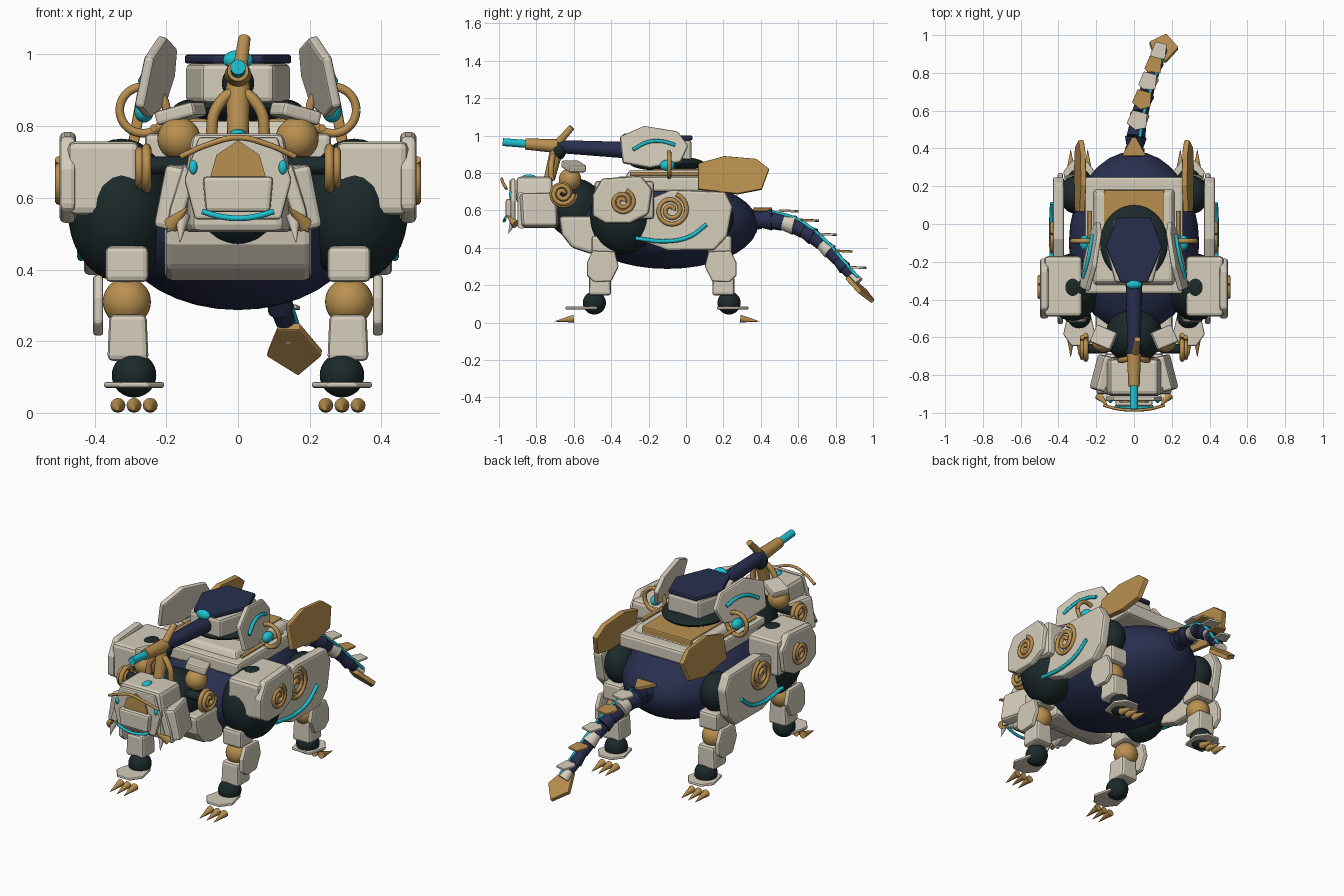
import bpy, bmesh, math
from mathutils import Vector, Matrix

if "Cube" in bpy.data.objects:
    bpy.data.objects.remove(bpy.data.objects["Cube"])


def material(name, col):
    m = bpy.data.materials.new(name)
    m.diffuse_color = (*col, 1)
    m.use_nodes = True
    m.node_tree.nodes["Principled BSDF"].inputs["Base Color"].default_value = m.diffuse_color
    return m


BEIGE = material("stone beige", (0.66, 0.61, 0.50))
BRONZE = material("bronze", (0.49, 0.28, 0.08))
NAVY = material("navy blue", (0.022, 0.028, 0.078))
DARK = material("dark green black", (0.011, 0.022, 0.023))
CYAN = material("cyan glow", (0.012, 0.53, 0.63))


def finish(bm, name, mat, bevel=0.0, smooth=False):
    bmesh.ops.recalc_face_normals(bm, faces=bm.faces)
    me = bpy.data.meshes.new(name)
    bm.to_mesh(me)
    bm.free()
    me.materials.append(mat)
    ob = bpy.data.objects.new(name, me)
    bpy.context.collection.objects.link(ob)
    if bevel:
        b = ob.modifiers.new("bevel", 'BEVEL')
        b.width, b.segments, b.limit_method = bevel, 2, 'ANGLE'
    if smooth:
        bpy.context.view_layer.objects.active = ob
        ob.select_set(True)
        bpy.ops.object.shade_smooth_by_angle(angle=math.radians(40))
        ob.select_set(False)
    return ob


def box(name, c, size, mat, bevel=0.012, top=(1, 1), front=1, rot=(0, 0, 0)):
    """Box with optional scaling of its top and of its front width."""
    bm = bmesh.new()
    bmesh.ops.create_cube(bm, size=1)
    for v in bm.verts:
        if v.co.z > 0:
            v.co.x *= top[0]
            v.co.y *= top[1]
        if v.co.y < 0:
            v.co.x *= front
        v.co = Vector(v.co[i] * size[i] for i in range(3))
    ob = finish(bm, name, mat, bevel)
    ob.location, ob.rotation_euler = c, rot
    return ob


def ball(name, c, r, mat):
    r = (r, r, r) if isinstance(r, float) else r
    bm = bmesh.new()
    bmesh.ops.create_uvsphere(bm, u_segments=32, v_segments=18, radius=1)
    bmesh.ops.scale(bm, vec=r, verts=bm.verts)
    ob = finish(bm, name, mat, smooth=True)
    ob.location = c
    return ob


def rod(name, a, b, r1, r2, mat, n=20):
    a, b = Vector(a), Vector(b)
    bm = bmesh.new()
    bmesh.ops.create_cone(bm, cap_ends=True, segments=n, radius1=r1, radius2=r2, depth=(b - a).length)
    q = (b - a).to_track_quat('Z', 'Y').to_matrix().to_4x4()
    bmesh.ops.transform(bm, matrix=Matrix.Translation((a + b) / 2) @ q, verts=bm.verts)
    return finish(bm, name, mat, smooth=True)


def plate(name, pts, axis, at, thick, mat, bevel=0.01, loc=(0, 0, 0), rot=(0, 0, 0)):
    """Outline in the plane across an axis, given a thickness along it."""
    bm = bmesh.new()
    rings = []
    for o in (at - thick / 2, at + thick / 2):
        rings.append([bm.verts.new({'x': (o, u, v), 'y': (u, o, v), 'z': (u, v, o)}[axis]) for u, v in pts])
    bm.faces.new(rings[0])
    bm.faces.new(rings[1])
    for i in range(len(pts)):
        j = (i + 1) % len(pts)
        bm.faces.new((rings[0][i], rings[0][j], rings[1][j], rings[1][i]))
    ob = finish(bm, name, mat, bevel)
    ob.location, ob.rotation_euler = loc, rot
    return ob


def tube(name, pts, r, mat, smooth_path=True):
    cu = bpy.data.curves.new(name, 'CURVE')
    cu.dimensions, cu.bevel_depth, cu.bevel_resolution, cu.use_fill_caps = '3D', r, 2, True
    cu.resolution_u = 8
    sp = cu.splines.new('BEZIER' if smooth_path else 'POLY')
    store = sp.bezier_points if smooth_path else sp.points
    store.add(len(pts) - 1)
    for p, co in zip(store, pts):
        if smooth_path:
            p.co, p.handle_left_type, p.handle_right_type = co, 'AUTO', 'AUTO'
        else:
            p.co = (*co, 1)
    cu.materials.append(mat)
    ob = bpy.data.objects.new(name, cu)
    bpy.context.collection.objects.link(ob)
    return ob


def spiral(name, x, y, z, r, thick, turns=2.2):
    pts = []
    for i in range(51):
        a, q = i / 50 * turns * math.tau, r * (0.15 + 0.85 * i / 50)
        pts.append((x, y + q * math.cos(a), z + q * math.sin(a)))
    tube(name, pts, thick, BRONZE, False)


def ring(name, c, r, thick, mat):
    pts = [(c[0] + r * math.cos(i * math.tau / 32), c[1], c[2] + r * math.sin(i * math.tau / 32)) for i in range(33)]
    tube(name, pts, thick, mat, False)


# Body, chest, neck
ball("body", (0, -0.1, 0.525), (0.345, 0.485, 0.238), NAVY)
plate("chest", [(-.68, .57), (-.665, .47), (-.61, .40), (-.52, .37), (-.42, .37), (-.42, .57)], 'x', 0, .41, BEIGE, .02)
ball("neck", (0, -0.59, 0.61), (0.15, 0.15, 0.16), DARK)

# Back deck
box("deck", (0, -0.06, 0.74), (0.52, 0.62, 0.08), BEIGE, 0.015)
box("deck_step", (0, -0.07, 0.79), (0.44, 0.52, 0.05), BEIGE, 0.012, top=(0.9, 0.9))
box("deck_panel", (0, 0.0, 0.80), (0.32, 0.36, 0.045), BRONZE, 0.008)

# Turret
ball("turret_ring", (0, -0.1, 0.85), (0.18, 0.2, 0.04), DARK)
plate("turret", [(-.1, -.31), (.1, -.31), (.145, -.14), (.1, .03), (-.1, .03), (-.145, -.14)], 'z', 0.92, 0.11, BEIGE, 0.015)
plate("turret_roof", [(-.07, -.31), (.07, -.31), (.15, -.12), (.09, .035), (-.09, .035), (-.15, -.12)], 'z', 0.987, 0.025, NAVY, 0.008)
ball("turret_sight", (0, -0.32, 0.985), (0.042, 0.025, 0.027), CYAN)

# Cannon
rod("cannon_barrel", (0, -0.28, 0.92), (0, -0.7, 0.942), 0.045, 0.034, NAVY)
rod("cannon_sleeve", (0, -0.69, 0.943), (0, -0.86, 0.955), 0.037, 0.03, BRONZE)
rod("cannon_tip", (0, -0.85, 0.955), (0, -0.98, 0.965), 0.021, 0.021, CYAN)
rod("cannon_fin", (0, -0.72, 0.92), (0.018, -0.61, 1.045), 0.022, 0.017, BRONZE)
ball("cannon_collar", (0, -0.68, 0.92), (0.045, 0.04, 0.05), DARK)
rod("cannon_post", (0, -0.73, 0.77), (0, -0.69, 0.93), 0.03, 0.035, BRONZE)
tube("cannon_arch", [(-.075, -.72, .76), (-.06, -.72, .85), (0, -.71, .895), (.06, -.72, .85), (.075, -.72, .76)], 0.016, BRONZE)

# Head
box("head_crown", (0, -0.81, 0.71), (0.30, 0.2, 0.14), BEIGE, 0.02, top=(0.85, 0.95))
box("head_jaw", (0, -0.79, 0.57), (0.32, 0.21, 0.13), BEIGE, 0.02, front=0.8)
box("head_seam", (0, -0.79, 0.64), (0.26, 0.17, 0.06), DARK, 0.01)
ball("crown_light", (0, -0.84, 0.78), (.022, .035, .012), CYAN)
plate("forehead", [(-.12, .54), (.12, .54), (.15, .65), (.11, .77), (-.11, .77), (-.15, .65)], 'y', -0.925, 0.025, BEIGE, 0.008)
plate("forehead_panel", [(-.08, .65), (.08, .65), (.06, .72), (0, .76), (-.06, .72)], 'y', -0.94, 0.009, BRONZE, 0)
box("snout", (0, -0.94, 0.61), (0.18, 0.05, 0.10), BEIGE, 0.012, top=(1.1, 1))
tube("mouth_line", [(-.1, -.965, .562), (-.05, -.97, .548), (0, -.973, .543), (.05, -.97, .548), (.1, -.965, .562)], 0.008, CYAN)
tube("brow", [(-.16, -.96, .715), (-.08, -.98, .75), (0, -.985, .768), (.08, -.98, .75), (.16, -.96, .715)], 0.008, BRONZE)

for s in (-1, 1):
    side = "right" if s > 0 else "left"

    def S(x, y, z):
        return (s * x, y, z)

    # Head sides
    plate("cheek_" + side, [(s * .12, .65), (s * .15, .70), (s * .19, .57), (s * .20, .5), (s * .16, .52)], 'y', -0.88, 0.04, BEIGE)
    box("head_flank_" + side, S(.165, -.79, .6), (.07, .19, .18), BEIGE, .015, rot=(0, -s * .2, s * .25))
    ball("eye_" + side, S(.125, -.935, .685), (.012, .012, .02), CYAN)
    rod("tusk_" + side, S(.155, -.92, .55), S(.162, -.95, .475), .022, .001, BEIGE, 12)
    rod("whisker_horn_" + side, S(.185, -.91, .525), S(.14, -.96, .575), .024, .001, BRONZE, 12)
    rod("ear_hub_" + side, S(.14, -.66, .69), S(.265, -.66, .69), .025, .025, DARK)
    spiral("ear_spiral_" + side, s * .255, -.66, .69, .072, .013, 2)
    spiral("ear_spiral_outer_" + side, s * .275, -.66, .69, .06, .012, 2)
    ball("neck_joint_" + side, S(.165, -.62, .765), .06, BRONZE)
    box("neck_guard_" + side, S(.16, -.60, .835), (.12, .1, .04), BEIGE, .01, rot=(0, s * .25, s * .4))

    # Shoulder
    ball("shoulder_" + side, S(.325, -.335, .565), (.15, .178, .2), DARK)
    box("shoulder_block_" + side, S(.375, -.33, .655), (.20, .32, .205), BEIGE, .02)
    plate("shoulder_plate_" + side, [(-.5, .57), (-.5, .68), (-.45, .77), (-.24, .785), (-.18, .71), (-.2, .58), (-.3, .53), (-.43, .53)],
          'x', s * .475, .045, BEIGE, .014)
    spiral("shoulder_spiral_" + side, s * .5, -.34, .645, .065, .011)

    # Hip
    ball("hip_" + side, S(.31, .155, .555), (.085, .1, .11), DARK)
    plate("hip_plate_" + side, [(-.25, .44), (-.2, .66), (-.08, .71), (.21, .70), (.25, .62), (.22, .46), (.15, .385), (-.1, .385)],
          'x', s * .4, .06, BEIGE, .014)
    spiral("hip_spiral_" + side, s * .432, -.08, .6, .09, .012)
    tube("hip_stripe_" + side, [S(.434, -.27, .45), S(.438, -.1, .435), S(.438, .02, .46), S(.434, .11, .525)], .011, CYAN)

    # Shield beside the turret
    tilt = (S(.225, -.17, .935), (0, -s * .22, s * .19))
    plate("shield_" + side, [(-.185, .06), (-.05, .118), (.13, .088), (.185, .01), (.14, -.08), (-.03, -.112), (-.175, -.085)],
          'x', 0, .03, BEIGE, .01, *tilt)
    o = tube("shield_stripe_" + side, [S(.02, -.12, -.015), S(.022, -.04, .025), S(.022, .04, .03), S(.02, .11, .01)], .01, CYAN)
    o.location, o.rotation_euler = tilt
    ring("shield_ring_" + side, S(.265, -.09, .845), .065, .012, BRONZE)
    ball("shield_joint_" + side, S(.262, -.1, .84), (.027, .04, .03), CYAN)
    rod("deck_rail_" + side, S(.235, -.3, .795), S(.235, .07, .795), .01, .01, BRONZE)

    # Rear bronze panel
    plate("rear_panel_" + side, [(-.19, -.08), (-.19, .06), (-.05, .10), (.12, .085), (.19, .03), (.15, -.08), (.02, -.105)],
          'x', 0, .03, BRONZE, .005, S(.285, .255, .79), (0, -s * .18, 0))

    # Legs: d is the direction the toes point
    for leg, y, d, f in (("front", -.44, -1, -.445), ("rear", .18, 1, .135)):
        tag = leg + "_" + side
        box("thigh_" + tag, S(.31, y, .415), (.12, .13, .1), BEIGE, .015)
        ball("knee_" + tag, S(.31, y, .31), .067, BRONZE)
        box("shin_" + tag, S(.307, y + d * .02, .21), (.115, .12, .13), BEIGE, .015, top=(.9, .95))
        plate("knee_plate_" + tag, [(y + d * u, z) for u, z in ((-.06, .38), (.06, .385), (.09, .32), (.09, .25), (.05, .215), (-.04, .22), (-.08, .3))],
              'x', s * .39, .028, BEIGE, .009)
        ball("ankle_" + tag, S(.29, y + d * .05, .105), .062, DARK)
        plate("foot_plate_" + tag, [(s * u, f + d * w) for u, w in ((.23, .03), (.35, .03), (.375, .14), (.33, .2), (.25, .2), (.205, .14))],
              'z', .078, .016, BEIGE, .006)
        for x in (.245, .29, .335):
            rod("claw_" + tag, S(x, f + d * .155, .021), S(x, f + d * .258, .006), .021, .001, BRONZE, 12)

# Tail
path = [Vector(p) for p in ((0, .35, .55), (.01, .46, .55), (.03, .58, .52), (.06, .68, .46), (.09, .77, .38), (.12, .85, .29), (.145, .92, .215))]
for i in range(6):
    a, b = path[i], path[i + 1]
    r = .055 - .005 * i
    m = a.lerp(b, .5)
    rod("tail_segment", a, m, r, r * .9, NAVY)
    rod("tail_sleeve", m, b, r * .8, r * 1.05, BEIGE if i % 2 else NAVY)
    if i:
        w = .056 - .003 * i
        plate("tail_scale", [(-w, -.03), (0, -.055), (w, -.03), (w * .75, .045), (-w * .75, .045)], 'z', 0, .012,
              BEIGE if i % 2 else BRONZE, .003, m + Vector((0, .03, r + .012)), (-.05, 0, -.25))
tube("tail_line", [p + Vector((.02, 0, .045 - .003 * i)) for i, p in enumerate(path[1:], 1)], .009, CYAN)
plate("tail_blade", [(-.03, -.09), (.03, -.09), (.078, .02), (0, .1), (-.078, .02)], 'z', 0, .025, BRONZE, .004,
      (.155, .93, .18), (-.75, 0, -.2))
plate("tail_root_guard", [(-.065, .36), (.065, .36), (.01, .46), (-.01, .46)], 'z', .605, .02, BRONZE, .004)
